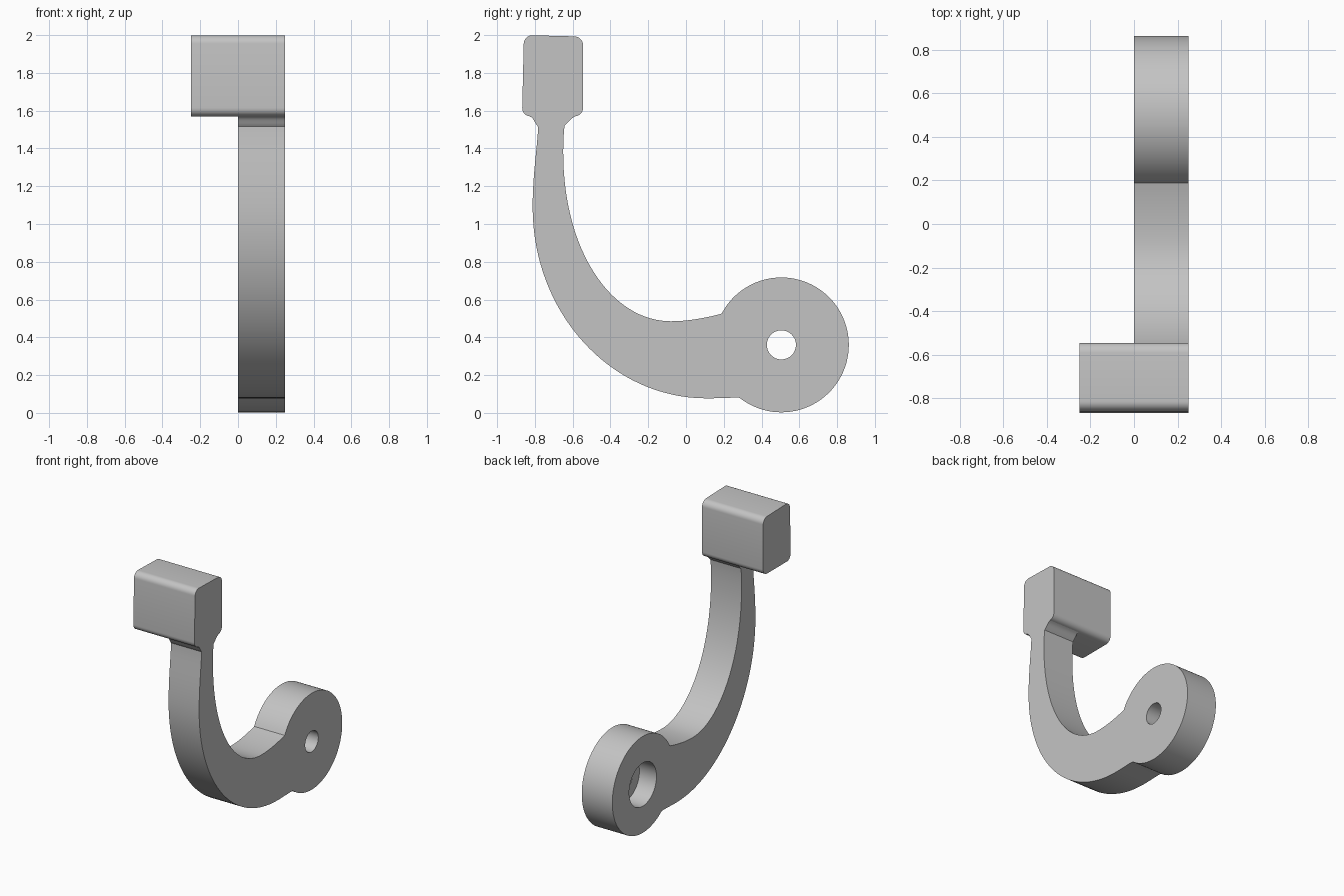
import bpy, bmesh, math
from mathutils import Vector
from mathutils.geometry import interpolate_bezier

cube = bpy.data.objects.get("Cube")
if cube:
    bpy.data.objects.remove(cube, do_unlink=True)

grey = bpy.data.materials.new("plain grey")
grey.use_nodes = True
colour = (0.55, 0.55, 0.55, 1)
grey.diffuse_color = colour
grey.node_tree.nodes["Principled BSDF"].inputs["Base Color"].default_value = colour


def bezier(a, b, c, d, steps):
    """Points along a cubic curve in (y, z), without the last one."""
    pts = interpolate_bezier(*[Vector((p[0], p[1], 0)) for p in (a, b, c, d)], steps + 1)
    return [(p.x, p.y) for p in pts[:-1]]


def arc(centre, radius, start, end, steps):
    return [(centre[0] + radius * math.cos(start + (end - start) * i / steps),
             centre[1] + radius * math.sin(start + (end - start) * i / steps))
            for i in range(steps + 1)]


def extrude(name, outline, x0, x1):
    """Solid made by sweeping a (y, z) outline from x0 to x1."""
    bm = bmesh.new()
    face = bm.faces.new([bm.verts.new((x0, y, z)) for y, z in outline])
    swept = bmesh.ops.extrude_face_region(bm, geom=[face])["geom"]
    verts = [v for v in swept if isinstance(v, bmesh.types.BMVert)]
    bmesh.ops.translate(bm, vec=(x1 - x0, 0, 0), verts=verts)
    bmesh.ops.recalc_face_normals(bm, faces=bm.faces)
    mesh = bpy.data.meshes.new(name)
    bm.to_mesh(mesh)
    bm.free()
    mesh.materials.append(grey)
    obj = bpy.data.objects.new(name, mesh)
    bpy.context.collection.objects.link(obj)
    return obj


def select(obj):
    bpy.ops.object.select_all(action="DESELECT")
    obj.select_set(True)
    bpy.context.view_layer.objects.active = obj


def cut(obj, cutter):
    cutter.hide_render = True
    mod = obj.modifiers.new("bore", "BOOLEAN")
    mod.operation = "DIFFERENCE"
    mod.solver = "EXACT"
    mod.object = cutter
    select(obj)
    bpy.ops.object.modifier_apply(modifier=mod.name)
    bpy.data.objects.remove(cutter, do_unlink=True)


def smooth(obj):
    select(obj)
    bpy.ops.object.shade_smooth_by_angle(angle=math.radians(28))


# Curved arm with the round pivot boss at its lower end
hub, hub_r = (0.505, 0.36), 0.357
top_join, low_join = (0.19, 0.525), (0.285, 0.082)
start = math.atan2(low_join[1] - hub[1], low_join[0] - hub[0])
end = math.atan2(top_join[1] - hub[1], top_join[0] - hub[0])

outline = bezier((-0.83, 1.57), (-0.805, 1.565), (-0.80, 1.53), (-0.783, 1.515), 6)
outline += bezier((-0.783, 1.515), (-0.785, 1.42), (-0.812, 1.27), (-0.812, 1.09), 10)
outline += bezier((-0.812, 1.09), (-0.812, 0.53), (-0.40, 0.077), (0.11, 0.077), 32)
outline += bezier((0.11, 0.077), (0.16, 0.077), (0.23, 0.08), low_join, 6)
outline += arc(hub, hub_r, start, end, 72)
outline += bezier(top_join, (0.10, 0.502), (0.01, 0.485), (-0.08, 0.485), 8)[1:]
outline += bezier((-0.08, 0.485), (-0.39, 0.485), (-0.65, 0.85), (-0.65, 1.38), 32)
outline += bezier((-0.65, 1.38), (-0.65, 1.43), (-0.648, 1.48), (-0.643, 1.52), 5)
outline += bezier((-0.643, 1.52), (-0.62, 1.54), (-0.61, 1.56), (-0.585, 1.57), 6)
outline.append((-0.585, 1.57))
arm = extrude("pedal_arm", outline, 0.0, 0.25)

# Narrow pivot hole with a wider counterbore on the inner side
for name, radius, x0, x1 in (("pivot_hole", 0.077, -0.1, 0.35),
                             ("counterbore", 0.16, -0.1, 0.14)):
    cut(arm, extrude(name, arc(hub, radius, 0, 2 * math.pi, 48)[:-1], x0, x1))
smooth(arm)

# Foot pad with slightly tapered, rounded section
corners = [(-0.868, 1.57), (-0.545, 1.57), (-0.545, 1.992), (-0.858, 2.0)]
pad_outline = []
for i, corner in enumerate(corners):
    c = Vector(corner)
    a = c + (Vector(corners[i - 1]) - c).normalized() * 0.045
    b = c + (Vector(corners[(i + 1) % 4]) - c).normalized() * 0.045
    pad_outline += bezier(a, a.lerp(c, 0.55), b.lerp(c, 0.55), b, 8) + [tuple(b)]
smooth(extrude("foot_pad", pad_outline, -0.25, 0.25))
